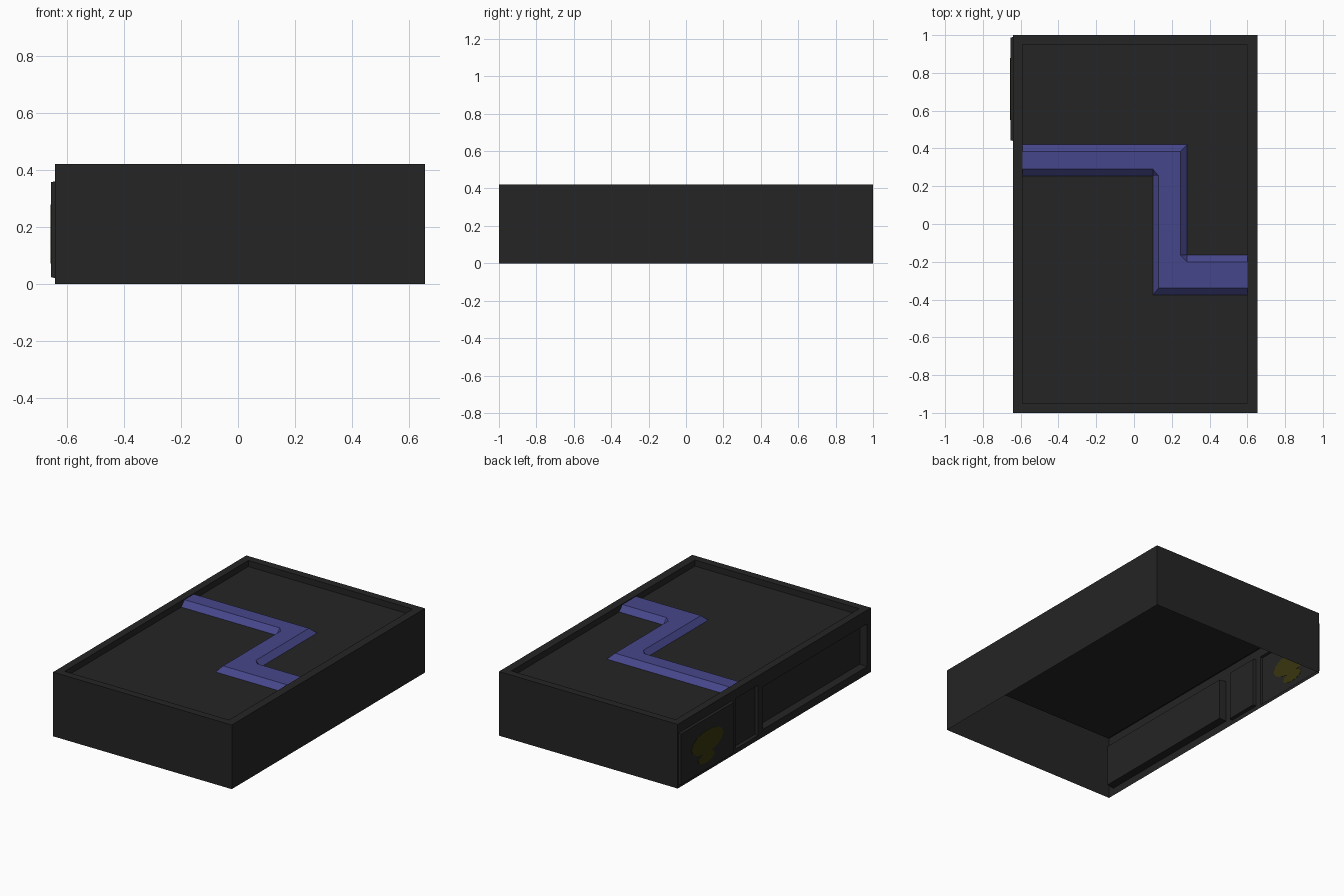
import bpy, bmesh, math
from mathutils import Vector

if "Cube" in bpy.data.objects:
    bpy.data.objects.remove(bpy.data.objects["Cube"])


def material(name, rgb):
    m = bpy.data.materials.new(name)
    m.diffuse_color = (*rgb, 1)
    m.use_nodes = True
    m.node_tree.nodes["Principled BSDF"].inputs["Base Color"].default_value = m.diffuse_color
    return m


CHARCOAL = material("charcoal", (0.018, 0.018, 0.018))
BLUE = material("muted blue", (0.062, 0.062, 0.26))
OLIVE = material("dark yellow", (0.04, 0.036, 0.004))


def finish(bm, name, mat):
    mesh = bpy.data.meshes.new(name)
    bm.to_mesh(mesh)
    bm.free()
    mesh.materials.append(mat)
    ob = bpy.data.objects.new(name, mesh)
    bpy.context.collection.objects.link(ob)
    return ob


def stack(loops, skip=()):
    """Bridge a series of counter-clockwise loops upwards and cap the last."""
    bm = bmesh.new()
    rows = [[bm.verts.new(p) for p in loop] for loop in loops]
    n = len(rows[0])
    for r, (a, b) in enumerate(zip(rows, rows[1:])):
        for i in range(n):
            if (r, i) not in skip:
                j = (i + 1) % n
                bm.faces.new((a[i], a[j], b[j], b[i]))
    bm.faces.new(rows[-1])
    bmesh.ops.remove_doubles(bm, verts=bm.verts[:], dist=1e-5)
    return bm


def rect(x0, x1, y0, y1, z):
    return [(x0, y0, z), (x1, y0, z), (x1, y1, z), (x0, y1, z)]


# open-bottomed case with a raised rim round the sunken top (left wall omitted)
XL, XR, TOP, FLOOR = -0.64, 0.655, 0.42, 0.38
case = stack([rect(XL, XR, -1, 1, 0), rect(XL, XR, -1, 1, TOP),
              rect(-0.59, 0.60, -0.95, 0.95, TOP),
              rect(-0.59, 0.60, -0.95, 0.95, FLOOR)], skip={(0, 3)})
finish(case, "case", CHARCOAL)

# left wall: thin sheet with recessed and raised panels (y0, y1, z0, z1, depth)
panels = [(-0.96, 0.115, 0.05, 0.33, -0.05),
          (0.17, 0.40, 0.03, 0.36, -0.02),
          (0.44, 0.99, 0.02, 0.36, 0.015)]
ys = sorted({-1, 1} | {v for p in panels for v in p[:2]})
zs = sorted({0, TOP} | {v for p in panels for v in p[2:4]})
bm = bmesh.new()
grid = [[bm.verts.new((XL, y, z)) for z in zs] for y in ys]
for i in range(len(ys) - 1):
    for k in range(len(zs) - 1):
        bm.faces.new((grid[i][k], grid[i][k + 1],
                      grid[i + 1][k + 1], grid[i + 1][k]))
bm.normal_update()
for y0, y1, z0, z1, depth in panels:
    sel = [f for f in bm.faces
           if y0 < f.calc_center_median().y < y1
           and z0 < f.calc_center_median().z < z1]
    bmesh.ops.inset_region(bm, faces=sel, thickness=0.004, depth=depth,
                           use_even_offset=True)
finish(bm, "left_wall", CHARCOAL)

# raised zigzag strip with sloping sides and clipped inside corners
base = [(-.59, .255), (.10, .255), (.10, .255), (.10, -.375), (.60, -.375),
        (.60, -.165), (.28, -.165), (.28, -.165), (.28, .42), (-.59, .42)]
crest = [(-.59, .29), (.10, .29), (.13, .255), (.13, -.34), (.60, -.34),
         (.60, -.20), (.28, -.20), (.245, -.165), (.245, .385), (-.59, .385)]
strip = stack([[(x, y, FLOOR) for x, y in base],
               [(x, y, 0.415) for x, y in crest]])
finish(strip, "zigzag_strip", BLUE)


# plain painted patches on the raised panel, thin enough to show on both sides
def patch(name, y, z, ry, rz, sides=14):
    bm = bmesh.new()
    bmesh.ops.create_cone(bm, cap_ends=True, segments=sides,
                          radius1=1, radius2=1, depth=1)
    for v in bm.verts:
        v.co = Vector((-0.655 + v.co.z * 0.003, y + v.co.y * ry, z + v.co.x * rz))
    bmesh.ops.recalc_face_normals(bm, faces=bm.faces[:])
    finish(bm, name, OLIVE)


patch("large_patch", 0.715, 0.205, 0.165, 0.075)
patch("small_patch", 0.725, 0.105, 0.085, 0.035)
